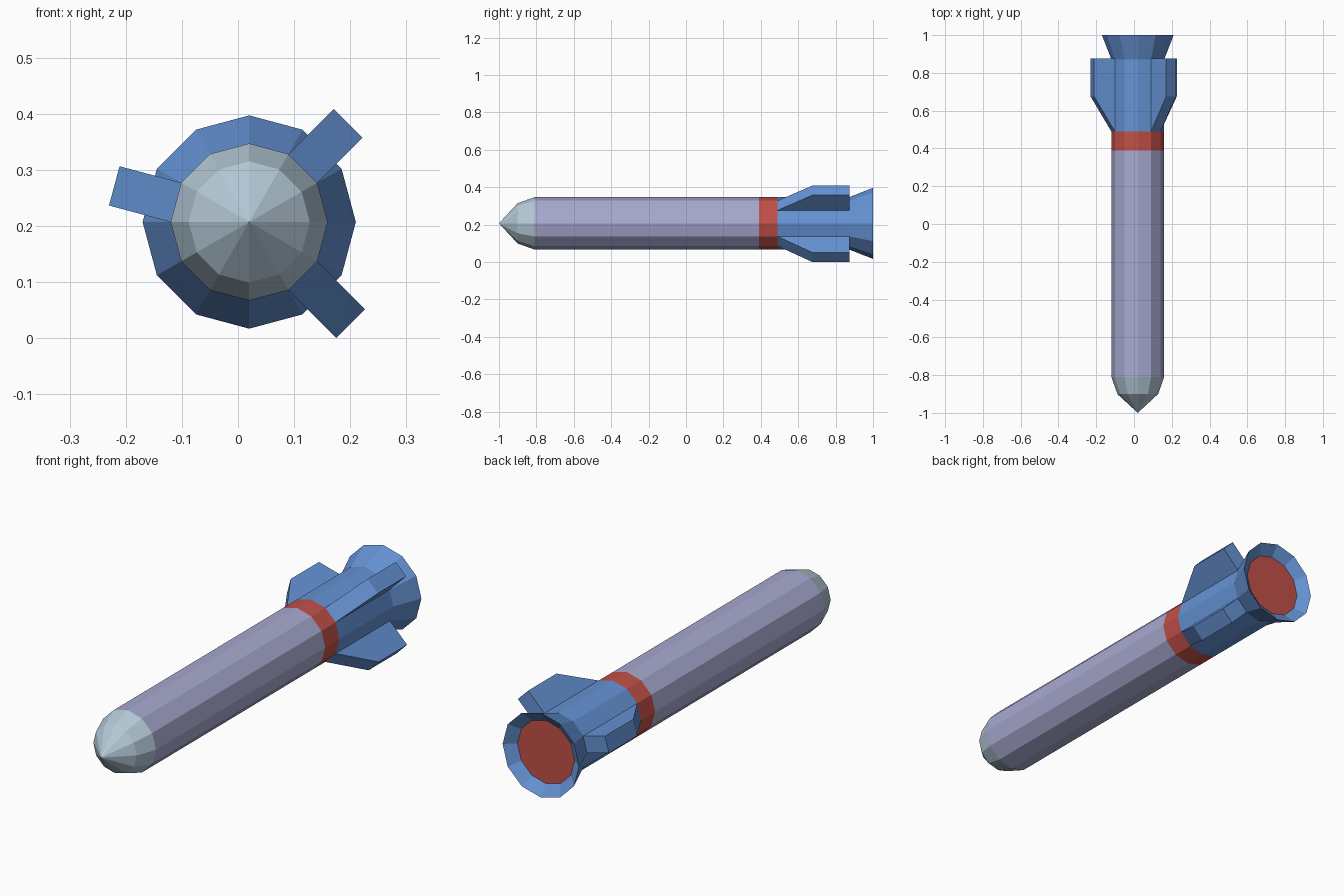
import bpy, bmesh, math

if "Cube" in bpy.data.objects:
    bpy.data.objects.remove(bpy.data.objects["Cube"])

CX, CZ, SIDES = 0.02, 0.207, 12
R = 0.14


def material(name, rgb):
    m = bpy.data.materials.new(name)
    m.diffuse_color = (*rgb, 1)
    m.use_nodes = True
    m.node_tree.nodes["Principled BSDF"].inputs["Base Color"].default_value = m.diffuse_color
    return m


LAVENDER = material("lavender", (0.39, 0.40, 0.63))
RED = material("red", (0.54, 0.08, 0.065))
BLUE = material("blue", (0.13, 0.29, 0.66))
PALE = material("pale_grey_blue", (0.46, 0.59, 0.68))


def finish(name, bm, mat):
    me = bpy.data.meshes.new(name)
    bm.to_mesh(me)
    bm.free()
    me.materials.append(mat)
    ob = bpy.data.objects.new(name, me)
    bpy.context.collection.objects.link(ob)
    return ob


def point(r, t, y, a):
    """Radial r and tangential t offset at angle a around the long axis."""
    return (CX + r * math.cos(a) - t * math.sin(a), y,
            CZ + r * math.sin(a) + t * math.cos(a))


def lathe(name, profile, mat):
    """Sweep (y, radius) pairs around the long axis, flat sided."""
    bm = bmesh.new()
    rings = [[bm.verts.new(point(r, 0, y, math.tau * i / SIDES))
              for i in range(SIDES)] for y, r in profile]
    for a, b in zip(rings, rings[1:]):
        for i in range(SIDES):
            j = (i + 1) % SIDES
            bm.faces.new((a[i], b[i], b[j], a[j]))
    bmesh.ops.remove_doubles(bm, verts=bm.verts, dist=1e-5)
    return finish(name, bm, mat)


# Nose, body, band and flared tail
lathe("nose_cone", [(-1.0, 0), (-0.9, 0.108), (-0.81, R)], PALE)
lathe("body", [(-0.81, R), (0.39, R)], LAVENDER)
lathe("band", [(0.39, R), (0.49, R)], RED)
lathe("tail_nozzle", [(0.49, R), (0.872, R), (1.0, 0.19), (0.963, 0.142)], BLUE)
lathe("exhaust_disc", [(0.963, 0.142), (0.963, 0)], RED)

# Three fins growing out of flat sides of the tail
half = R * math.sin(math.pi / SIDES)
base = R * math.cos(math.pi / SIDES)
for k, (deg, reach) in enumerate([(45, 0.249), (165, 0.249), (315, 0.256)]):
    a = math.radians(deg)
    outline = [(base, 0.49), (reach, 0.675), (reach, 0.875), (base, 0.875)]
    bm = bmesh.new()
    lo, hi = [[bm.verts.new(point(r, t, y, a)) for r, y in outline]
              for t in (-half, half)]
    bm.faces.new(lo)
    bm.faces.new(hi[::-1])
    for i in range(3):  # open where it meets the tail
        bm.faces.new((lo[i], hi[i], hi[i + 1], lo[i + 1]))
    bmesh.ops.recalc_face_normals(bm, faces=bm.faces)
    finish(f"fin_{k + 1}", bm, BLUE)
